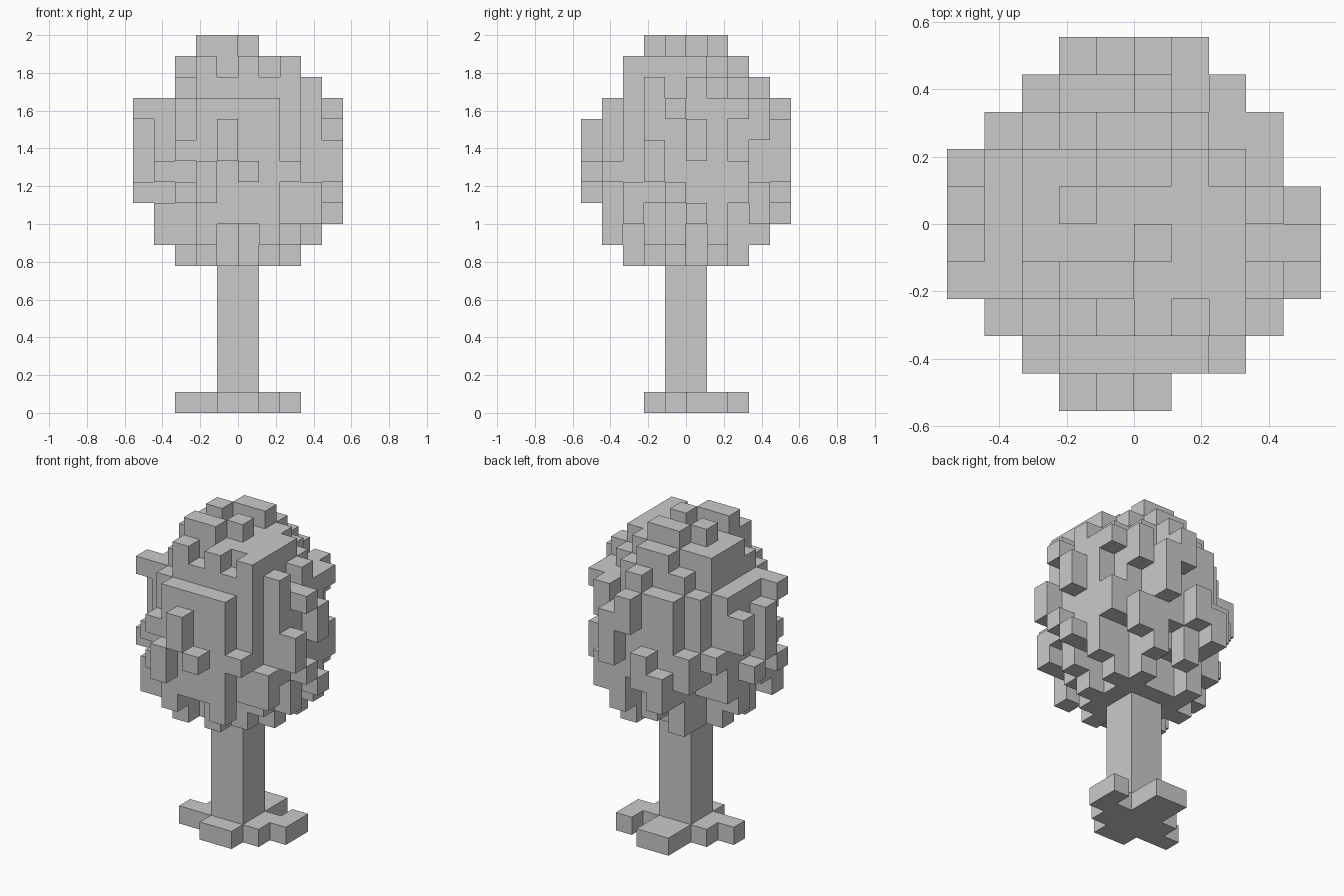
import bpy, bmesh
from mathutils import Vector
from itertools import product

UNIT = 1 / 9  # edge length of one block

cube = bpy.data.objects.get("Cube")
if cube:
    bpy.data.objects.remove(cube, do_unlink=True)

grey = bpy.data.materials.new("plain_grey")
grey.use_nodes = True
colour = (0.59, 0.59, 0.59, 1)
grey.diffuse_color = colour
grey.node_tree.nodes["Principled BSDF"].inputs["Base Color"].default_value = colour


def box(xs, ys, zs):
    """All the cells in a block, each range given as (start, end)."""
    return set(product(range(*xs), range(*ys), range(*zs)))


def side_bumps(axis, depth, bumps):
    """Upright columns on one layer: (position along the side, bottom, height)."""
    cells = set()
    for along, bottom, height in bumps:
        for z in range(bottom, bottom + height):
            cells.add((depth, along, z) if axis == "x" else (along, depth, z))
    return cells


def build(name, cells):
    """Skin a set of cells with only its outer faces, then join flat areas."""
    bm = bmesh.new()
    corners = {}

    def corner(p):
        key = tuple(round(c) for c in p)
        if key not in corners:
            corners[key] = bm.verts.new(Vector(key) * UNIT)
        return corners[key]

    for cell in sorted(cells):
        for axis in range(3):
            for sign in (-1, 1):
                normal = Vector((0, 0, 0))
                normal[axis] = sign
                if tuple(round(c + n) for c, n in zip(cell, normal)) in cells:
                    continue
                u, v = Vector((0, 0, 0)), Vector((0, 0, 0))
                u[(axis + 1) % 3] = 1
                v[(axis + 2) % 3] = 1
                start = Vector(cell) + (normal if sign > 0 else Vector((0, 0, 0)))
                loop = [start, start + u, start + u + v, start + v]
                if sign < 0:
                    loop.reverse()
                bm.faces.new([corner(p) for p in loop])
    bmesh.ops.dissolve_limit(bm, angle_limit=0.01, verts=bm.verts, edges=bm.edges)
    mesh = bpy.data.meshes.new(name)
    bm.to_mesh(mesh)
    bm.free()
    mesh.materials.append(grey)
    obj = bpy.data.objects.new(name, mesh)
    bpy.context.collection.objects.link(obj)
    return obj


# Trunk with spreading roots
trunk = box((-1, 1), (-1, 1), (0, 7))
ground = (0, 1)
trunk |= box((-1, 1), (-2, 3), ground)
trunk |= box((-3, -2), (-1, 0), ground)
trunk |= box((-2, -1), (-1, 1), ground)
trunk |= box((1, 2), (-1, 1), ground)
trunk |= box((2, 3), (0, 2), ground)
build("trunk_and_roots", trunk)

# Round heart of the crown
crown = {(x, y, z) for x, y, z in box((-5, 5), (-5, 5), (8, 17))
         if (x + 0.5) ** 2 + (y + 0.5) ** 2 + (z - 12) ** 2 < 18.4}
for layer in (7, 8, 16):
    crown |= box((-2, 2), (-2, 2), (layer, layer + 1))

# Broad ledges around the heart
crown |= box((-2, 2), (-4, 4), (10, 11))
crown |= box((-4, 4), (-2, 2), (10, 11))
crown |= box((-2, 2), (-4, -3), (14, 15))
crown |= box((-4, -3), (-2, 2), (14, 15))
crown |= box((-2, 0), (3, 4), (14, 15))
crown |= box((3, 4), (0, 2), (14, 15))
crown |= box((2, 3), (-3, 1), (16, 17))

# Tufts on top
top = (17, 18)
crown |= box((-2, 0), (-2, -1), top)
crown |= box((0, 1), (-1, 0), top)
crown |= box((-1, 1), (1, 2), top)
crown |= box((-2, -1), (0, 1), top)

# Tufts on the front
crown |= side_bumps("y", -5, [(-1, 12, 2), (0, 11, 1), (-2, 10, 2)])
crown |= side_bumps("y", -4, [(2, 11, 1), (-3, 12, 1), (-3, 10, 1), (-2, 8, 2),
                              (1, 8, 2), (0, 9, 1), (-1, 9, 1)])
crown |= side_bumps("y", -3, [(-2, 15, 2), (0, 16, 1), (2, 15, 1),
                              (-2, 7, 2), (0, 7, 2), (2, 9, 1)])

# Tufts on the +x side
crown |= side_bumps("x", 4, [(-2, 11, 2), (-1, 14, 1), (-1, 10, 1),
                             (0, 9, 1), (0, 12, 2)])
crown |= side_bumps("x", 3, [(-3, 9, 2), (-2, 14, 2), (0, 15, 1), (2, 14, 1),
                             (2, 10, 2), (1, 8, 2), (-1, 8, 2), (0, 9, 1)])
crown |= side_bumps("x", 2, [(-1, 7, 2), (1, 7, 2), (-2, 8, 1)])

# Tufts on the -x side
crown |= side_bumps("x", -5, [(-2, 14, 1), (-1, 11, 3), (0, 10, 1),
                              (1, 12, 2), (-2, 10, 1)])
crown |= side_bumps("x", -4, [(-3, 8, 2), (-3, 11, 1), (2, 11, 1),
                              (0, 8, 2), (-2, 9, 1), (1, 9, 1)])
crown |= side_bumps("x", -3, [(-1, 16, 1), (0, 16, 1), (1, 16, 1), (0, 7, 2),
                              (-2, 7, 2), (-3, 8, 2)])

# Tufts on the back
crown |= side_bumps("y", 4, [(1, 11, 3), (-1, 10, 2), (0, 13, 2), (-2, 9, 2)])
crown |= side_bumps("y", 3, [(2, 13, 2), (-3, 10, 2), (0, 15, 1), (-1, 8, 2),
                             (1, 8, 2), (2, 9, 2), (-2, 9, 1)])
crown |= side_bumps("y", 2, [(-1, 16, 1), (0, 16, 1), (1, 7, 2), (-2, 7, 2)])
build("leafy_crown", crown)
